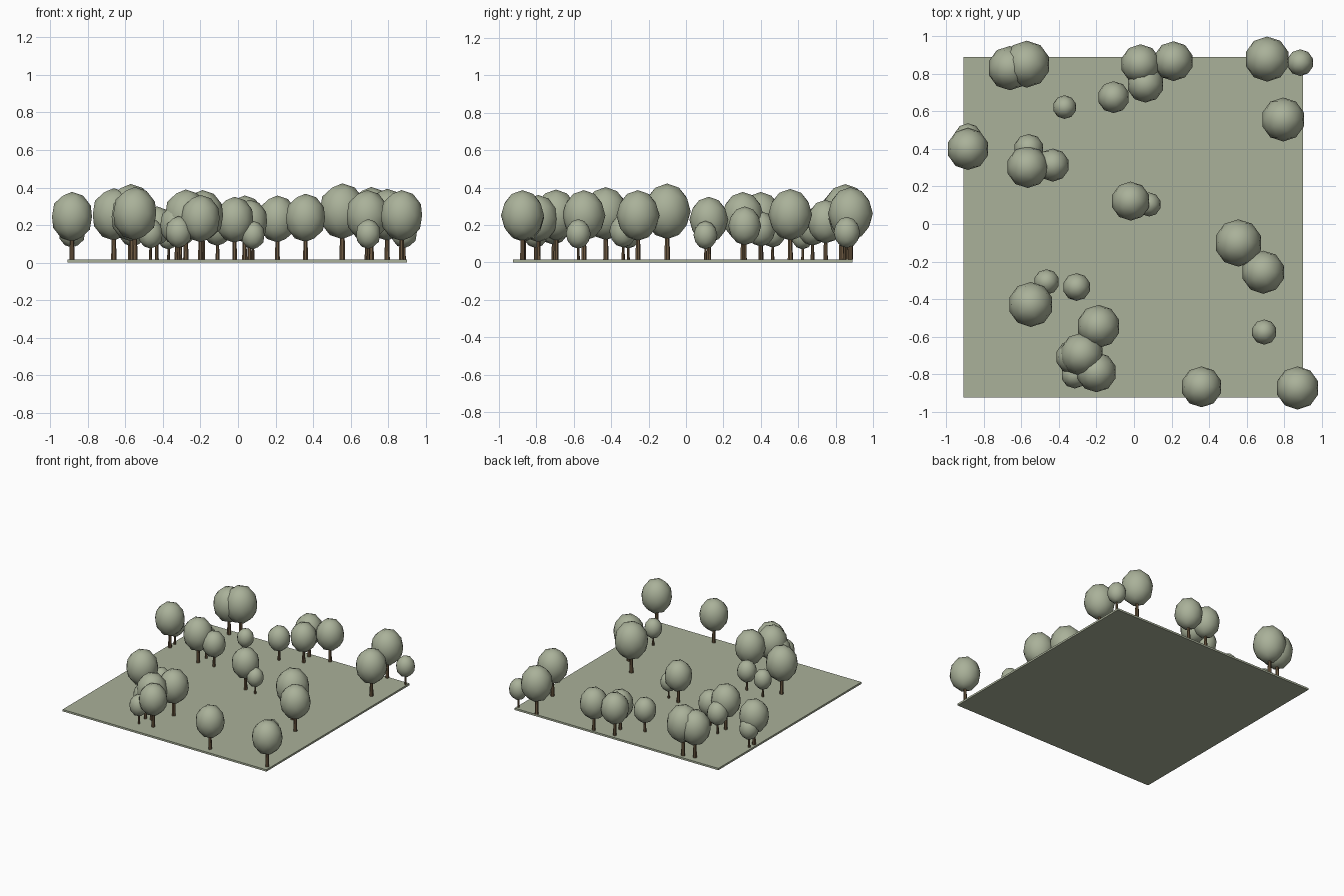
import bpy, math, random

if "Cube" in bpy.data.objects:
    bpy.data.objects.remove(bpy.data.objects["Cube"])
random.seed(4)

def material(name, rgb):
    m = bpy.data.materials.new(name)
    m.diffuse_color = (*rgb, 1)
    m.use_nodes = True
    m.node_tree.nodes["Principled BSDF"].inputs["Base Color"].default_value = m.diffuse_color
    return m

GRASS = material("grass_green", (0.40, 0.44, 0.32))
LEAF = material("leaf_green", (0.40, 0.44, 0.32))
BARK = material("bark_brown", (0.16, 0.105, 0.055))
TOP = 0.015   # top of the ground slab

# ground slab
bpy.ops.mesh.primitive_cube_add(size=1, location=(-0.005, -0.018, TOP / 2))
ground = bpy.context.object
ground.name = "ground"
ground.scale = (1.81, 1.815, TOP)
ground.data.materials.append(GRASS)

# trees: x, y, crown radius
TREES = [
    (-.662, .831, .118), (-.572, .852, .125), (.035, .852, .106), (.21, .868, .106),
    (.061, .746, .099), (-.109, .676, .085), (-.37, .623, .063), (.71, .879, .12),
    (.886, .86, .071), (.795, .557, .117), (-.885, .4, .112), (-.885, .463, .074),
    (-.567, .304, .112), (-.561, .4, .080), (-.433, .314, .088), (-.018, .122, .104),
    (.08, .104, .064), (.556, -.101, .126), (.689, -.257, .115), (-.466, -.309, .068),
    (-.306, -.336, .074), (-.55, -.429, .12), (-.189, -.546, .115), (-.278, -.695, .116),
    (-.327, -.709, .091), (-.2, -.79, .107), (-.316, -.805, .072), (.36, -.868, .109),
    (.872, -.874, .115), (.694, -.576, .067),
]

def tree(i, x, y, r):
    # tapered trunk reaching into the crown
    h = 1.5 * r
    bpy.ops.mesh.primitive_cone_add(vertices=7, radius1=0.125 * r, radius2=0.09 * r,
                                    depth=h, location=(x, y, TOP + h / 2))
    trunk = bpy.context.object
    trunk.name = f"trunk_{i}"
    trunk.data.materials.append(BARK)
    # egg-tall low-poly crown
    bpy.ops.mesh.primitive_ico_sphere_add(subdivisions=2, radius=1,
                                          location=(x, y, TOP + 2.05 * r))
    crown = bpy.context.object
    crown.name = f"crown_{i}"
    crown.scale = (r, r, 1.18 * r)
    crown.data.materials.append(LEAF)
    bpy.ops.object.shade_smooth()

for i, (x, y, r) in enumerate(TREES, 1):
    tree(i, x, y, r)
